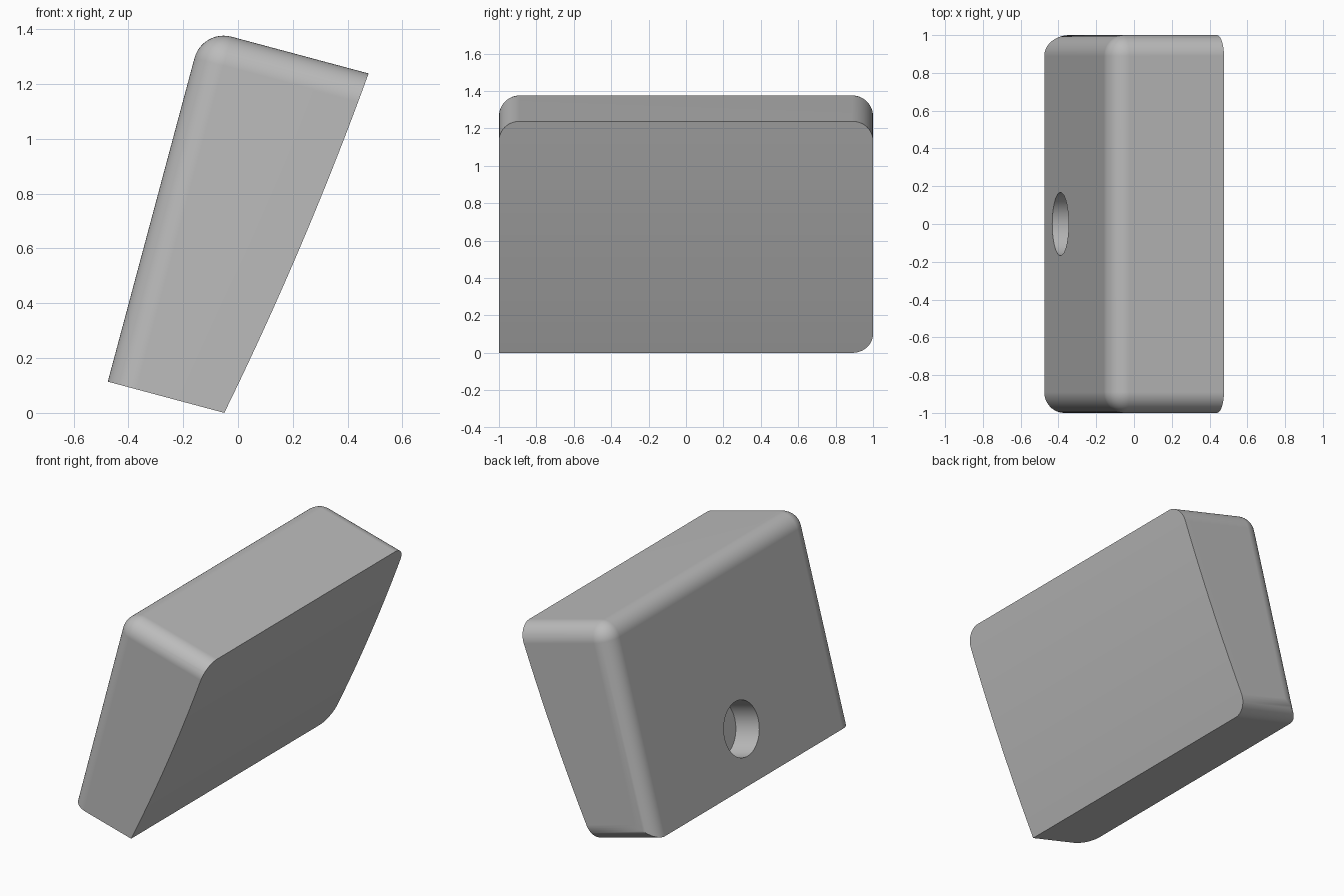
import bpy, bmesh
from math import radians, pi
from mathutils import Matrix, Vector

cube = bpy.data.objects.get("Cube")
if cube:
    bpy.data.objects.remove(cube, do_unlink=True)

HEIGHT, RADIUS = 1.332, 0.11        # block height along its own axis, edge rounding
BASE, TOP, BULGE = 0.44, 0.628, 0.018   # depth at foot and head, bow of the slanted face
ROOM = 0.9                          # depth of the blank before trimming

grey = bpy.data.materials.new("light_grey")
grey.use_nodes = True
colour = (0.5, 0.5, 0.5, 1)
grey.diffuse_color = colour
grey.node_tree.nodes["Principled BSDF"].inputs["Base Color"].default_value = colour


def make_object(name, bm):
    bmesh.ops.recalc_face_normals(bm, faces=bm.faces)
    mesh = bpy.data.meshes.new(name)
    bm.to_mesh(mesh)
    bm.free()
    mesh.materials.append(grey)
    obj = bpy.data.objects.new(name, mesh)
    bpy.context.collection.objects.link(obj)
    return obj


def activate(obj):
    bpy.ops.object.select_all(action='DESELECT')
    obj.select_set(True)
    bpy.context.view_layer.objects.active = obj


def cut(obj, cutter):
    mod = obj.modifiers.new("cut", 'BOOLEAN')
    mod.operation, mod.solver, mod.object = 'DIFFERENCE', 'EXACT', cutter
    activate(obj)
    bpy.ops.object.modifier_apply(modifier=mod.name)
    bpy.data.objects.remove(cutter, do_unlink=True)


# Blank block: back at x = 0, foot at z = 0
bm = bmesh.new()
bmesh.ops.create_cube(bm, size=1, matrix=Matrix.Translation((ROOM / 2, 0, HEIGHT / 2))
                      @ Matrix.Diagonal((ROOM, 2, HEIGHT, 1)))


def is_rounded(edge):
    mid = (edge.verts[0].co + edge.verts[1].co) / 2
    back, head, foot = mid.x < 0.01, mid.z > HEIGHT - 0.01, mid.z < 0.01
    side = abs(mid.y) > 0.99
    return (back and side) or (head and (back or side)) or (foot and mid.y > 0.99)


bmesh.ops.bevel(bm, geom=[e for e in bm.edges if is_rounded(e)], offset=RADIUS,
                offset_type='OFFSET', segments=12, profile=0.5, affect='EDGES')
block = make_object("wedge_block", bm)

# Gently bowed slanted face: extruded trimming profile
start, end = Vector((BASE, 0, 0)), Vector((TOP, 0, HEIGHT))
outward = Vector((HEIGHT, 0, BASE - TOP)).normalized()
steps = 24
profile = []
for i in range(-1, steps + 2):
    t = i / steps
    profile.append(start.lerp(end, t) + outward * 4 * BULGE * t * (1 - t))
profile += [Vector((2, 0, profile[-1].z)), Vector((2, 0, profile[0].z))]
bm = bmesh.new()
face = bm.faces.new([bm.verts.new(p + Vector((0, -1.2, 0))) for p in profile])
ext = bmesh.ops.extrude_face_region(bm, geom=[face])
bmesh.ops.translate(bm, vec=(0, 2.4, 0),
                    verts=[v for v in ext["geom"] if isinstance(v, bmesh.types.BMVert)])
cut(block, make_object("slant_cutter", bm))

# Blind round hole in the back
bm = bmesh.new()
bmesh.ops.create_cone(bm, cap_ends=True, segments=64, radius1=0.167, radius2=0.167, depth=0.34,
                      matrix=Matrix.Translation((0, 0, 0.33)) @ Matrix.Rotation(pi / 2, 4, 'Y'))
cut(block, make_object("hole_cutter", bm))

# Smooth rounding with flat faces kept flat
activate(block)
bpy.ops.object.shade_smooth_by_angle(angle=radians(30))
normals = block.modifiers.new("flat_faces", 'WEIGHTED_NORMAL')
normals.keep_sharp = True

# Lean the block and stand it on its lower edge
block.rotation_euler = (0, radians(15), 0)
block.location = (-0.475, 0, 0.114)
